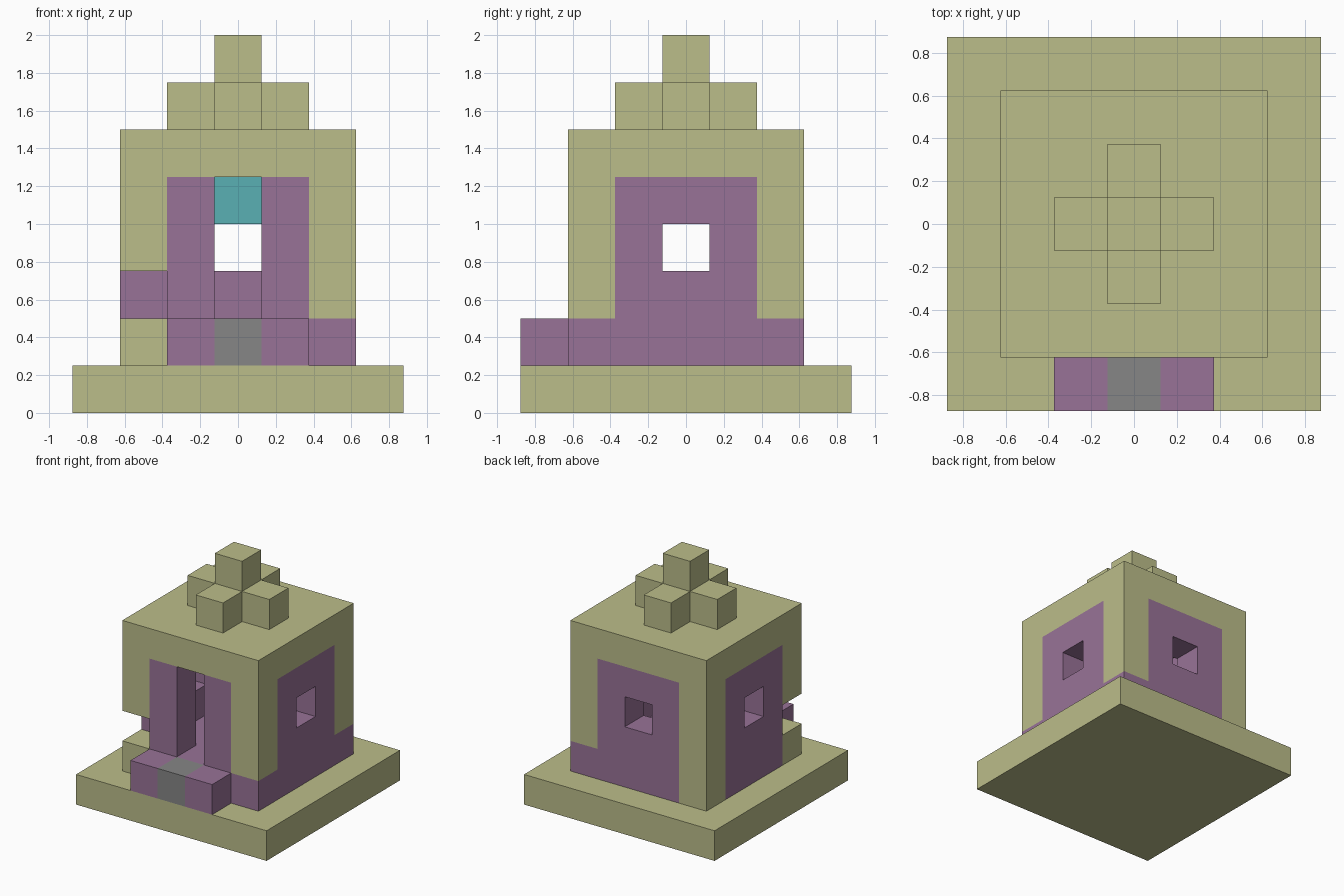
import bpy
import bmesh
from mathutils import Vector

UNIT = 0.25

cube = bpy.data.objects.get("Cube")
if cube:
    bpy.data.objects.remove(cube, do_unlink=True)


def material(name, rgb):
    mat = bpy.data.materials.new(name)
    mat.use_nodes = True
    colour = (*rgb, 1.0)
    mat.diffuse_color = colour
    mat.node_tree.nodes["Principled BSDF"].inputs["Base Color"].default_value = colour
    return mat


olive = material("olive stone", (0.50, 0.51, 0.255))
purple = material("purple brick", (0.315, 0.171, 0.31))
grey = material("grey step", (0.24, 0.24, 0.24))
teal = material("teal lamp", (0.10, 0.434, 0.456))


def block(x0, x1, y0, y1, z0, z1):
    """All grid cells in an inclusive range."""
    return {(x, y, z) for x in range(x0, x1 + 1)
            for y in range(y0, y1 + 1) for z in range(z0, z1 + 1)}


# Ground floor, with two stone corners on one side
floor_corners = block(-2, -2, -2, -2, 1, 1) | block(-2, -2, 2, 2, 1, 1)
floor = block(-2, 2, -2, 2, 1, 1) - floor_corners

# Walls between the corner columns, each with its opening
window = 3
side_wall = block(2, 2, -1, 1, 2, 4) - {(2, 0, window)}
back_wall = block(-1, 1, 2, 2, 2, 4) - {(0, 2, window)}
front_wall = block(-1, 1, -2, -2, 2, 4) - block(0, 0, -2, -2, 2, 4)

# Corner columns; the front right one has a missing block
columns = {(x, y, z) for x in (-2, 2) for y in (-2, 2) for z in (2, 3, 4)}
columns = (columns | floor_corners) - {(-2, -2, 2)}

# Porch step with a centre stone
step_centre = {(0, -3, 1)}
step_sides = block(-1, 1, -3, -3, 1, 1) - step_centre

# Crossed finial on the roof
finial = block(-1, 1, 0, 0, 6, 6) | block(0, 0, -1, 1, 6, 6) | {(0, 0, 7)}

parts = [
    ("base_slab", block(-3, 3, -3, 3, 0, 0), olive),
    ("floor", floor, purple),
    ("left_wall", side_wall, purple),
    ("right_wall", {(-x, y, z) for x, y, z in side_wall}, purple),
    ("back_wall", back_wall, purple),
    ("front_wall", front_wall, purple),
    ("corner_columns", columns, olive),
    ("roof_slab", block(-2, 2, -2, 2, 5, 5), olive),
    ("roof_finial", finial, olive),
    ("step_sides", step_sides, purple),
    ("step_centre", step_centre, grey),
    ("hanging_lamp", {(0, 0, 4)}, teal),
]
solid = set().union(*(cells for _, cells, _ in parts))


def build(name, cells, mat):
    """Mesh the exposed sides of the cells and merge flat areas."""
    bm = bmesh.new()
    for cell in sorted(cells):
        centre = Vector(cell) + Vector((0, 0, 0.5))
        for axis in range(3):
            for sign in (-1, 1):
                normal = Vector((0, 0, 0))
                normal[axis] = sign
                neighbour = tuple(int(c + n) for c, n in zip(cell, normal))
                if neighbour in solid:
                    continue
                u = Vector((0, 0, 0))
                u[(axis + 1) % 3] = 0.5
                v = normal.cross(u)
                middle = centre + normal * 0.5
                corners = (-u - v, u - v, u + v, v - u)
                bm.faces.new([bm.verts.new((middle + c) * UNIT) for c in corners])
    bmesh.ops.remove_doubles(bm, verts=bm.verts, dist=0.001)
    bmesh.ops.dissolve_limit(bm, angle_limit=0.01, verts=bm.verts, edges=bm.edges)
    mesh = bpy.data.meshes.new(name)
    bm.to_mesh(mesh)
    bm.free()
    mesh.materials.append(mat)
    bpy.context.collection.objects.link(bpy.data.objects.new(name, mesh))


for part in parts:
    build(*part)
